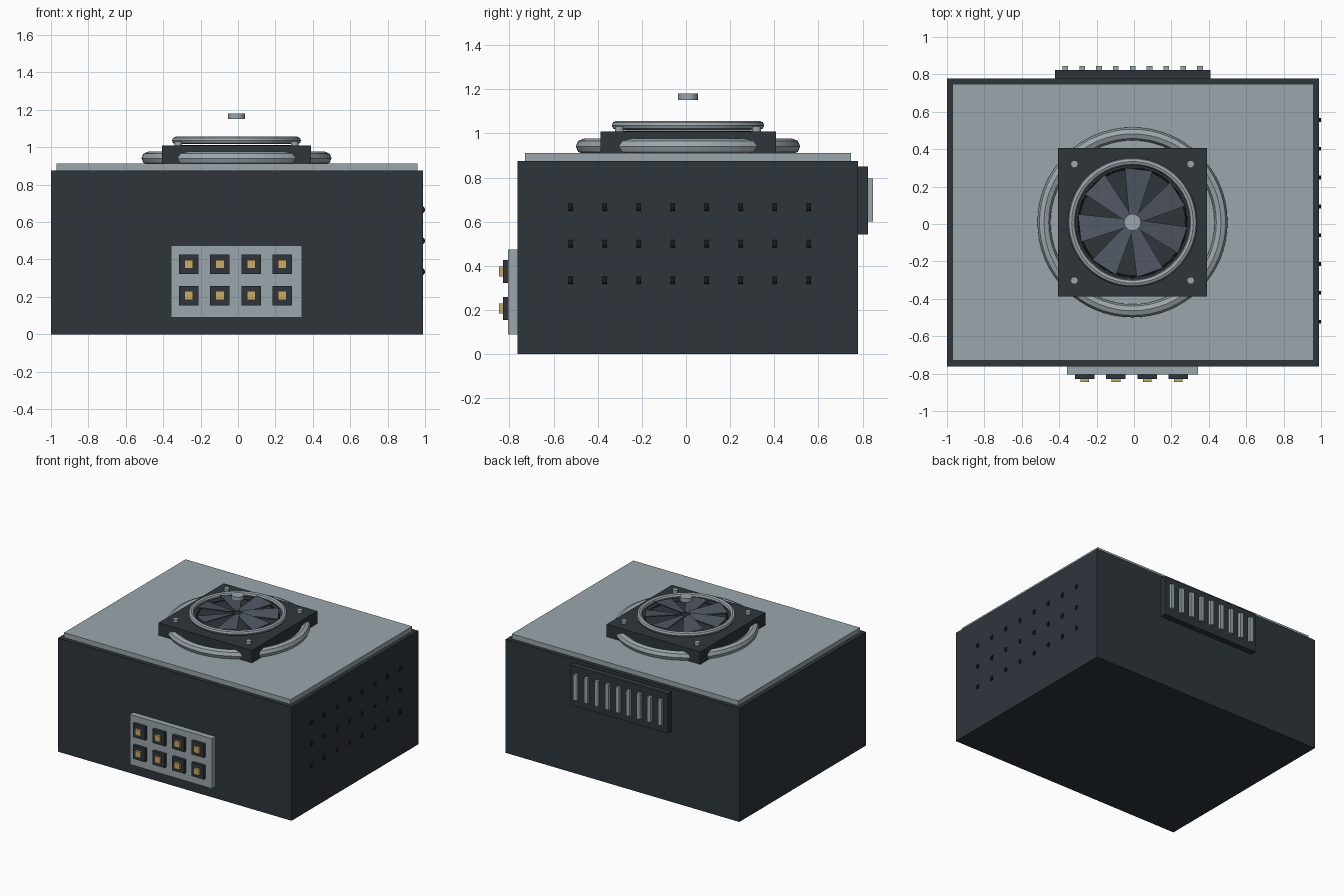
import bpy, bmesh, math
from mathutils import Matrix, Vector

if "Cube" in bpy.data.objects:
    bpy.data.objects.remove(bpy.data.objects["Cube"])

CX, CY = -0.005, 0.009   # axis of the case


def material(name, r, g, b):
    m = bpy.data.materials.new(name)
    lin = [((c / 255 + 0.055) / 1.055) ** 2.4 for c in (r, g, b)]
    m.diffuse_color = (*lin, 1)
    m.use_nodes = True
    m.node_tree.nodes["Principled BSDF"].inputs["Base Color"].default_value = m.diffuse_color
    return m


CHARCOAL = material("charcoal", 46, 53, 59)
STEEL = material("light steel", 155, 166, 172)
SLATE = material("slate", 80, 87, 99)
GOLD = material("gold", 203, 170, 102)
BLACK = material("black", 22, 25, 28)


def finish(name, bm, mat, smooth=False):
    me = bpy.data.meshes.new(name)
    bmesh.ops.recalc_face_normals(bm, faces=bm.faces)
    bm.to_mesh(me)
    bm.free()
    me.materials.append(mat)
    ob = bpy.data.objects.new(name, me)
    bpy.context.collection.objects.link(ob)
    if smooth:
        bpy.context.view_layer.objects.active = ob
        ob.select_set(True)
        bpy.ops.object.shade_smooth_by_angle(angle=math.radians(35))
        ob.select_set(False)
    return ob


def add_box(bm, x, y, z):
    """Box from (min, max) ranges."""
    lo, hi = zip(x, y, z)
    c = [(a + b) / 2 for a, b in zip(lo, hi)]
    s = [b - a for a, b in zip(lo, hi)]
    bmesh.ops.create_cube(bm, size=1, matrix=Matrix.Translation(c) @ Matrix.Diagonal((*s, 1)))


def add_cylinder(bm, centre, r, depth, sides, rot=Matrix()):
    bmesh.ops.create_cone(bm, cap_ends=True, segments=sides, radius1=r, radius2=r,
                          depth=depth, matrix=Matrix.Translation(centre) @ rot)


def box(name, mat, x, y, z):
    bm = bmesh.new()
    add_box(bm, x, y, z)
    return finish(name, bm, mat)


def torus(name, mat, z, major, minor, sides=8):
    bm = bmesh.new()
    prof = [Vector((major + minor * math.cos(a), 0, minor * math.sin(a)))
            for a in (2 * math.pi * i / sides for i in range(sides))]
    vs = [bm.verts.new(p + Vector((0, 0, z))) for p in prof]
    es = [bm.edges.new((vs[i], vs[(i + 1) % sides])) for i in range(sides)]
    bmesh.ops.spin(bm, geom=vs + es, cent=(0, 0, 0), axis=(0, 0, 1),
                   angle=2 * math.pi, steps=64, use_merge=True)
    bmesh.ops.remove_doubles(bm, verts=bm.verts, dist=1e-5)
    bmesh.ops.translate(bm, verts=bm.verts, vec=(CX - 0.003, CY, 0))
    return finish(name, bm, mat)


# Case and lid
box("case", CHARCOAL, (-1, 0.99), (-0.762, 0.779), (0, 0.875))
box("lid", STEEL, (-0.97, 0.96), (-0.73, 0.748), (0.875, 0.912))

# Fan mount: base ring, square frame, guard ring
torus("base_ring", STEEL, 0.941, 0.473, 0.035)
box("fan_frame", CHARCOAL, (-0.406, 0.391), (-0.388, 0.407), (0.912, 1.008))
torus("duct_rim", BLACK, 1.004, 0.288, 0.008)
torus("guard_ring", STEEL, 1.036, 0.325, 0.02)

# Corner screws
bm = bmesh.new()
for sx in (-1, 1):
    for sy in (-1, 1):
        add_cylinder(bm, (CX - 0.003 + 0.311 * sx, CY + 0.311 * sy, 1.018), 0.02, 0.024, 16)
finish("frame_screws", bm, STEEL, True)

# Fan blades: swept wedges, slightly pitched
bm = bmesh.new()
BLADES = 7
for i in range(BLADES):
    rot = Matrix.Rotation(2 * math.pi * i / BLADES + math.radians(32), 4, 'Z')
    outline = [(0.03, -0.022, 1.026), (0.285, -0.075, 1.026),
               (0.285, 0.075, 1.042), (0.03, 0.022, 1.042)]
    rings = []
    for dz in (0, 0.008):
        rings.append([bm.verts.new(rot @ Vector((x, y, z + dz)) + Vector((CX - 0.003, CY, 0)))
                      for x, y, z in outline])
    a, b = rings
    bm.faces.new(a)
    bm.faces.new(b)
    for k in range(4):
        bm.faces.new((a[k], a[(k + 1) % 4], b[(k + 1) % 4], b[k]))
finish("fan_blades", bm, SLATE)

# Hub cap above the blades
bm = bmesh.new()
add_cylinder(bm, (CX - 0.003, CY, 1.165), 0.045, 0.03, 24)
finish("hub_cap", bm, STEEL, True)

# Front connector panel with two rows of sockets and contacts
box("connector_panel", STEEL, (-0.358, 0.342), (-0.805, -0.762), (0.09, 0.475))
sockets, pins = bmesh.new(), bmesh.new()
for col in range(4):
    for z in (0.207, 0.374):
        x = -0.263 + 0.1665 * col
        add_box(sockets, (x - 0.052, x + 0.052), (-0.829, -0.805), (z - 0.052, z + 0.052))
        add_box(pins, (x - 0.023, x + 0.023), (-0.846, -0.829), (z - 0.023, z + 0.023))
finish("sockets", sockets, CHARCOAL)
finish("contacts", pins, GOLD)

# Rear vent panel with upright slats
box("vent_panel", CHARCOAL, (-0.422, 0.408), (0.779, 0.824), (0.543, 0.85))
bm = bmesh.new()
for i in range(9):
    x = -0.367 + 0.09 * i
    add_box(bm, (x - 0.015, x + 0.015), (0.824, 0.846), (0.6, 0.796))
finish("vent_slats", bm, STEEL)

# Side vent studs: small discs half sunk in the right wall
bm = bmesh.new()
for row in range(3):
    for col in range(8):
        add_cylinder(bm, (0.98, -0.522 + 0.154 * col, 0.334 + 0.166 * row), 0.02, 0.02, 12,
                     Matrix.Rotation(math.pi / 2, 4, 'X'))
finish("side_studs", bm, BLACK)
